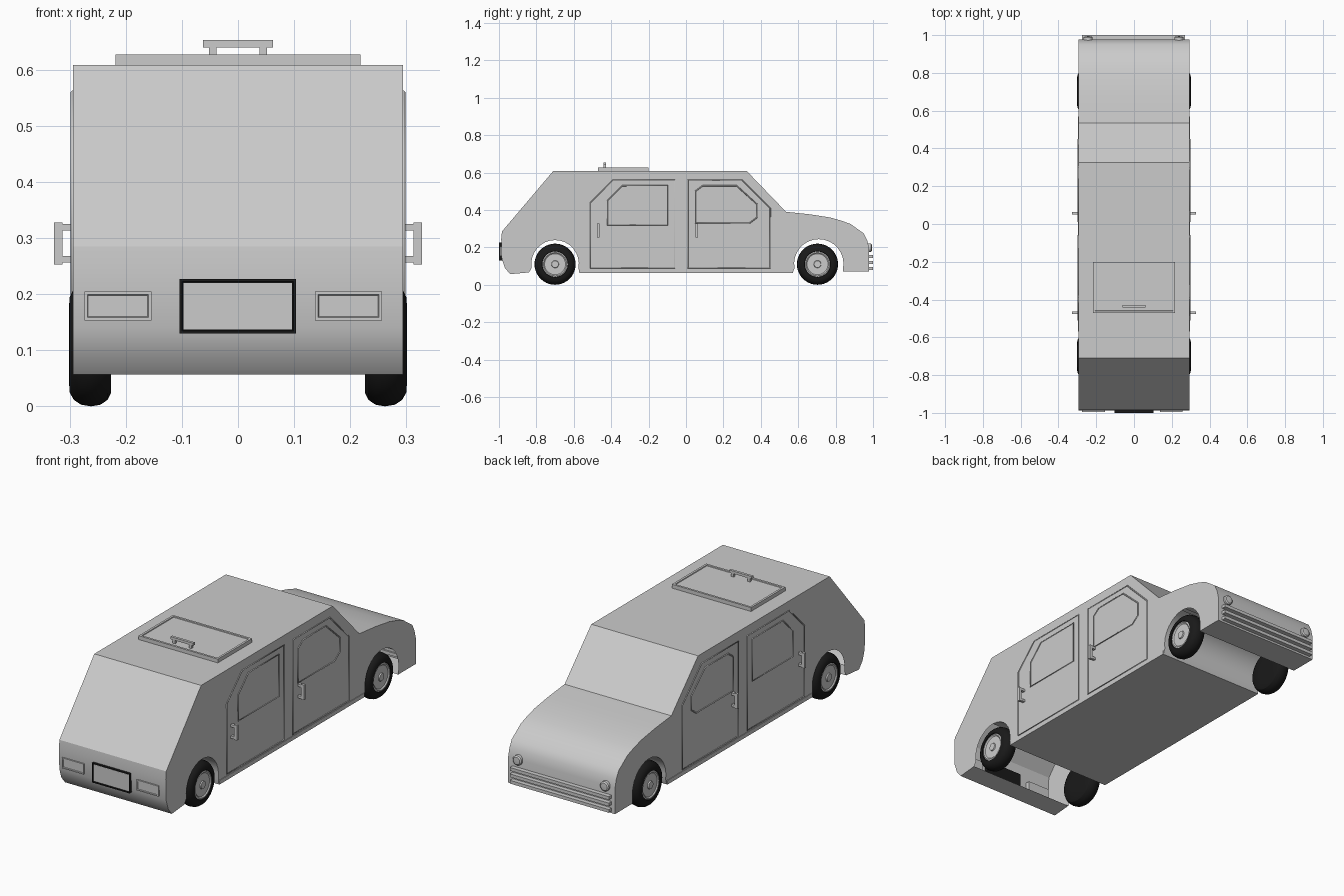
import bpy, bmesh, math
from mathutils import Vector

if "Cube" in bpy.data.objects:
    bpy.data.objects.remove(bpy.data.objects["Cube"])

black = bpy.data.materials.new("black_rubber")
black.diffuse_color = (0.01, 0.01, 0.01, 1)
black.use_nodes = True
black.node_tree.nodes["Principled BSDF"].inputs["Base Color"].default_value = black.diffuse_color
W = 0.294  # half width of the body


def finish(bm, name, mat=None, smooth=False, fix=True):
    if fix:
        bmesh.ops.recalc_face_normals(bm, faces=bm.faces)
    me = bpy.data.meshes.new(name)
    bm.to_mesh(me)
    bm.free()
    ob = bpy.data.objects.new(name, me)
    bpy.context.collection.objects.link(ob)
    if mat:
        me.materials.append(mat)
    if smooth:
        bpy.ops.object.select_all(action='DESELECT')
        ob.select_set(True)
        bpy.context.view_layer.objects.active = ob
        bpy.ops.object.shade_smooth_by_angle(angle=math.radians(28))
    return ob


def box(name, x, y, z, mat=None, inset=None):
    """Box from ranges; inset = (face direction, border, depth)."""
    bm = bmesh.new()
    bmesh.ops.create_cube(bm, size=1)
    for v in bm.verts:
        v.co = [r[0] + (c + 0.5) * (r[1] - r[0]) for c, r in zip(v.co, (x, y, z))]
    bm.normal_update()
    if inset:
        d, border, depth = inset
        f = [f for f in bm.faces if f.normal.dot(Vector(d)) > 0.9]
        bmesh.ops.inset_region(bm, faces=f, thickness=border)
        bmesh.ops.inset_region(bm, faces=f, thickness=0.002, depth=depth)
    return finish(bm, name, mat, fix=False)


def lathe(name, prof, centre, axis='X', sign=1, mat=None, n=40):
    """Revolve (offset, radius) points around an axis."""
    bm = bmesh.new()
    rings = []
    for off, r in prof:
        ring = []
        for i in range(n):
            a = 2 * math.pi * i / n
            p, q = r * math.cos(a), r * math.sin(a)
            co = (off * sign, p, q) if axis == 'X' else (p, off * sign, q)
            ring.append(bm.verts.new(Vector(co) + Vector(centre)))
        rings.append(ring)
    for a, b in zip(rings, rings[1:]):
        for i in range(n):
            bm.faces.new((a[i], a[(i + 1) % n], b[(i + 1) % n], b[i]))
    bm.faces.new(rings[0])
    bm.faces.new(rings[-1])
    return finish(bm, name, mat, smooth=True)


def arch(cy, r, start, end, n=16):
    """Wheel arch points from angle start to end."""
    return [(cy + r * math.cos(math.radians(start + (end - start) * i / n)),
             0.112 + r * math.sin(math.radians(start + (end - start) * i / n)))
            for i in range(n + 1)]


# Body shell: side profile (y, z), swept across the width
top = [(-0.84, 0.066), (-0.94, 0.057), (-0.968, 0.09), (-0.985, 0.14), (-0.988, 0.245),
       (-0.984, 0.285), (-0.71, 0.608), (0.325, 0.608), (0.535, 0.39), (0.66, 0.377),
       (0.77, 0.36), (0.83, 0.343), (0.88, 0.325), (0.95, 0.275), (0.968, 0.24),
       (0.978, 0.20), (0.978, 0.07), (0.84, 0.07)]
front_arch = arch(0.71, 0.132, -10, 190)
rear_arch = arch(-0.70, 0.127, -10, 190)
belly = [(0.57, 0.062), (-0.57, 0.062)]
profile = top + front_arch + belly + rear_arch
bm = bmesh.new()
left = [bm.verts.new((-W, y, z)) for y, z in profile]
right = [bm.verts.new((W, y, z)) for y, z in profile]
bm.faces.new(left)
bm.faces.new(right)
nt, na, n = len(top), len(front_arch), len(profile)
for i in range(n):
    # outer halves of the wheel wells stay open underneath
    open_front = nt - 1 <= i < nt + na // 2
    open_rear = i >= nt + na + 2 + na // 2
    if not (open_front or open_rear):
        j = (i + 1) % n
        bm.faces.new((left[i], left[j], right[j], right[i]))
finish(bm, "car_body", smooth=True)

# Sills
for s in (1, -1):
    box("sill", sorted((s * 0.285, s * 0.297)), (-0.57, 0.57), (0.062, 0.082))

# Wheels
tyre = [(0.226, 0.05), (0.226, 0.085), (0.232, 0.098), (0.245, 0.107), (0.262, 0.110),
        (0.28, 0.107), (0.293, 0.098), (0.300, 0.085), (0.301, 0.070), (0.290, 0.066)]
rim = [(0.285, 0.068), (0.297, 0.068), (0.299, 0.062), (0.294, 0.056), (0.294, 0.02),
       (0.300, 0.018), (0.300, 0.005)]
for s in (1, -1):
    for y in (-0.70, 0.703):
        lathe("tyre", tyre, (0, y, 0.11), 'X', s, black)
        lathe("wheel_rim", rim, (0, y, 0.11), 'X', s)


# Door and window trim: thin raised lines on the flanks
def trim(name, pts, s, depth=0.0035):
    cu = bpy.data.curves.new(name, 'CURVE')
    cu.dimensions = '3D'
    cu.bevel_depth = depth
    cu.bevel_resolution = 0
    sp = cu.splines.new('POLY')
    sp.points.add(len(pts) - 1)
    for p, (y, z) in zip(sp.points, pts):
        p.co = (s * (W + 0.001), y, z, 1)
    sp.use_cyclic_u = True
    ob = bpy.data.objects.new(name, cu)
    bpy.context.collection.objects.link(ob)
    bpy.ops.object.select_all(action='DESELECT')
    ob.select_set(True)
    bpy.context.view_layer.objects.active = ob
    bpy.ops.object.convert(target='MESH')


outlines = {
    "first_door": [(-0.51, 0.09), (-0.51, 0.44), (-0.39, 0.56), (-0.06, 0.56), (-0.06, 0.09)],
    "first_window": [(-0.42, 0.32), (-0.42, 0.45), (-0.34, 0.53), (-0.10, 0.53), (-0.10, 0.32)],
    "second_door": [(0.01, 0.09), (0.01, 0.56), (0.30, 0.56), (0.45, 0.41), (0.45, 0.09)],
    "second_window": [(0.05, 0.33), (0.05, 0.50), (0.09, 0.53), (0.27, 0.53), (0.38, 0.43),
                      (0.38, 0.36), (0.34, 0.33)],
}
for s in (1, -1):
    for name, pts in outlines.items():
        trim(name + "_trim", pts, s)
    # Door handles
    for y in (-0.47, 0.057):
        yr = (y - 0.007, y + 0.007)
        box("door_handle", sorted((s * 0.313, s * 0.328)), yr, (0.253, 0.328))
        for z in (0.256, 0.313):
            box("handle_bracket", sorted((s * 0.29, s * 0.314)), yr, (z, z + 0.012))

# Roof hatch with its handle
box("roof_hatch", (-0.218, 0.218), (-0.47, -0.20), (0.60, 0.627), inset=((0, 0, 1), 0.015, -0.004))
box("hatch_handle", (-0.062, 0.062), (-0.441, -0.428), (0.640, 0.653))
for x in (-0.045, 0.045):
    box("hatch_handle_bracket", (x - 0.007, x + 0.007), (-0.44, -0.429), (0.62, 0.641))

# Number plate and rectangular lamps on the -y end
box("plate_frame", (-0.104, 0.103), (-1.0, -0.97), (0.130, 0.227), black, ((0, -1, 0), 0.006, -0.005))
box("plate", (-0.097, 0.096), (-0.996, -0.99), (0.137, 0.220))
for x in (-0.274, 0.137):
    box("rectangular_lamp", (x, x + 0.12), (-0.994, -0.965), (0.153, 0.205),
        inset=((0, -1, 0), 0.008, -0.003))

# Grille bars and round lamps on the +y end
for z in (0.088, 0.120, 0.152):
    box("grille_bar", (-0.275, 0.27), (0.97, 1.0), (z - 0.008, z + 0.008))
for x in (-0.243, 0.238):
    lathe("round_lamp", [(0.95, 0.024), (0.988, 0.024), (0.993, 0.018), (0.994, 0.006)],
          (x, 0, 0.198), 'Y', 1, None, 24)
